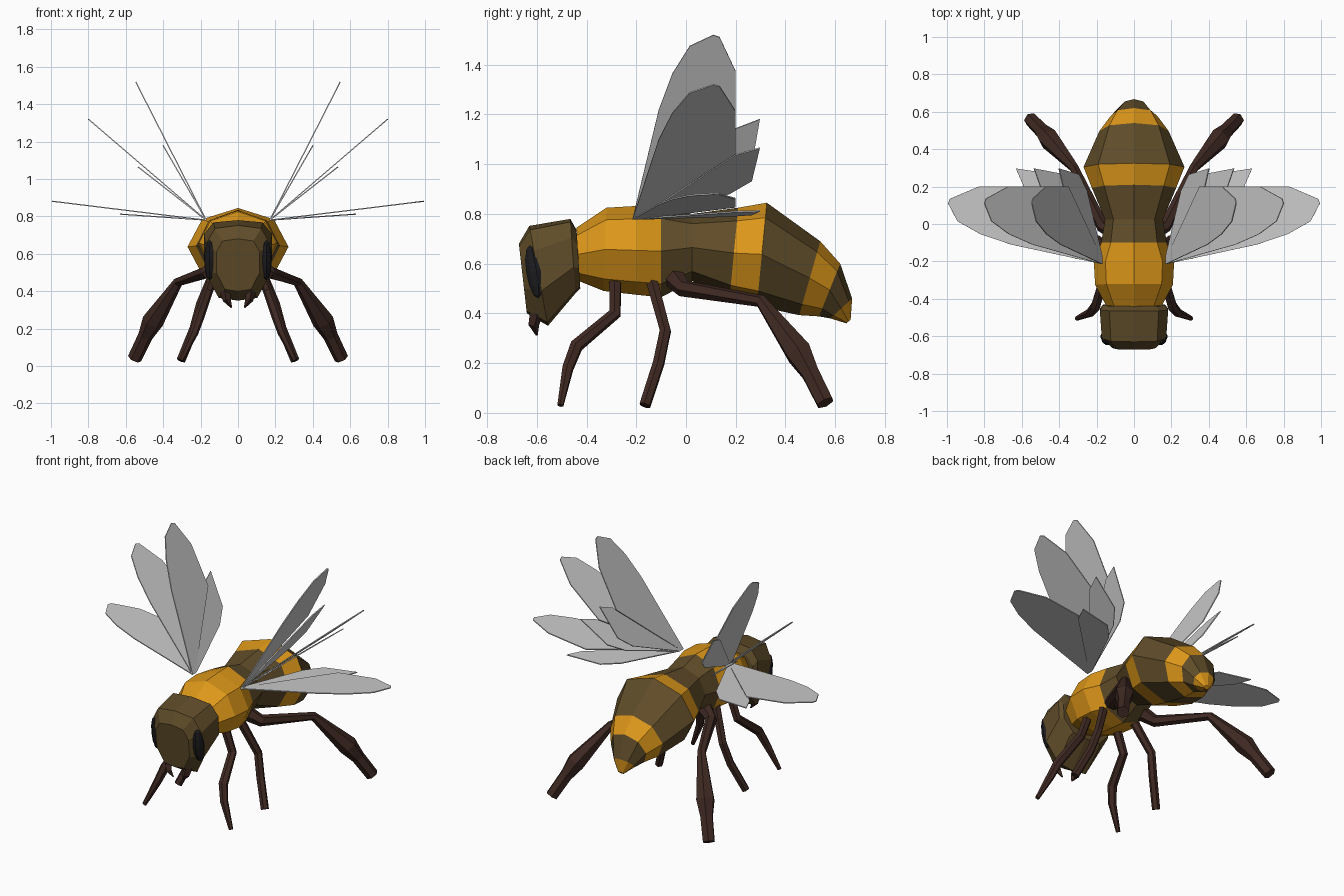
import bpy, bmesh, math
from mathutils import Vector, Matrix

if "Cube" in bpy.data.objects:
    bpy.data.objects.remove(bpy.data.objects["Cube"])


def material(name, rgb):
    m = bpy.data.materials.new(name)
    m.diffuse_color = (*rgb, 1)
    m.use_nodes = True
    m.node_tree.nodes["Principled BSDF"].inputs["Base Color"].default_value = m.diffuse_color
    return m


ORANGE = material("orange", (0.72, 0.31, 0.01))
DARK = material("dark_brown", (0.115, 0.072, 0.022))
LEG = material("leg_brown", (0.05, 0.022, 0.016))
BLACK = material("eye_black", (0.012, 0.012, 0.014))


def finish(name, bm, mats=()):
    bmesh.ops.recalc_face_normals(bm, faces=bm.faces[:])
    me = bpy.data.meshes.new(name)
    bm.to_mesh(me)
    bm.free()
    for m in mats:
        me.materials.append(m)
    ob = bpy.data.objects.new(name, me)
    bpy.context.collection.objects.link(ob)
    return ob


def loft(name, rings, mats, bands=None):
    """Skin equal-sized rings, cap the ends; bands gives a material per strip."""
    bm = bmesh.new()
    vs = [[bm.verts.new(p) for p in r] for r in rings]
    n = len(rings[0])
    for k in range(len(vs) - 1):
        for i in range(n):
            j = (i + 1) % n
            f = bm.faces.new((vs[k][i], vs[k][j], vs[k + 1][j], vs[k + 1][i]))
            f.material_index = bands[k] if bands else 0
    bm.faces.new(vs[0])
    bm.faces.new(vs[-1]).material_index = bands[-1] if bands else 0
    return finish(name, bm, mats)


def body_ring(half, ty, tz, by, bz, w):
    """Symmetric section from its top point, bottom point and half width."""
    full = half + [(-x, z) for x, z in half[-2:0:-1]]
    return [(w * x, (ty + by) / 2 + z * (ty - by) / 2,
             (tz + bz) / 2 + z * (tz - bz) / 2) for x, z in full]


def tube(name, path, radii, sides=6):
    pts = [Vector(p) for p in path]
    rings = []
    for i, p in enumerate(pts):
        a = (p - pts[i - 1]).normalized() if i else Vector()
        b = (pts[i + 1] - p).normalized() if i < len(pts) - 1 else Vector()
        d = (a + b).normalized()
        u = d.cross(Vector((0, 1, 0.3))).normalized()
        v = d.cross(u)
        rings.append([p + radii[i] * (u * math.cos(t) + v * math.sin(t))
                      for t in (2 * math.pi * k / sides for k in range(sides))])
    return loft(name, rings, [LEG])


OCT = [(0, 1), (.71, .71), (1, 0), (.71, -.71), (0, -1)]
BOX = [(0, 1), (.72, .92), (1, .5), (1, -.3), (.6, -.93), (0, -1)]

# Striped body sections
loft("thorax", [body_ring(OCT, *r) for r in [
    (-.44, .745, -.43, .53, .15), (-.32, .825, -.33, .49, .208),
    (-.2, .832, -.2, .475, .215), (-.1, .835, -.1, .465, .175),
    (.025, .80, .025, .53, .155)]], [ORANGE, DARK], [0, 0, 0, 1])
loft("abdomen", [body_ring(OCT, *r) for r in [
    (.025, .80, .025, .53, .155), (.21, .825, .175, .46, .225),
    (.325, .845, .285, .43, .27), (.54, .69, .455, .393, .185),
    (.62, .60, .535, .388, .125), (.668, .46, .58, .38, .07),
    (.662, .375, .645, .36, .02)]], [ORANGE, DARK], [1, 0, 1, 0, 1, 0])

# Head
loft("head", [body_ring(BOX, *r) for r in [
    (-.672, .68, -.64, .40, .115), (-.63, .752, -.555, .35, .172),
    (-.465, .78, -.445, .48, .183), (-.44, .735, -.425, .5, .165)]], [DARK])

# Wing outlines as (distance along wing, y)
FORE = [(0, -.215), (.49, -.11), (.655, -.055), (.78, .015), (.83, .11),
        (.82, .135), (.665, .2), (.4, .2), (0, -.19)]
HIND = [(0, -.2), (.42, .2), (.463, .297), (.25, .265), (.165, .175), (0, -.175)]


def wing(name, outline, angle, s):
    a = math.radians(angle)
    n = Vector((-math.sin(a) * s, 0, math.cos(a))) * .003
    mid = [Vector((s * (.17 + r * math.cos(a)), y, .78 + r * math.sin(a)))
           for r, y in outline]
    loft(name, [[p + n for p in mid], [p - n for p in mid]], [])


for s, side in ((1, "right"), (-1, "left")):
    # Three poses of fore and hind wings
    for k, (fa, ha) in enumerate([(7, 4), (40.6, 38), (63, 60)]):
        wing(f"{side}_fore_wing_{k + 1}", FORE, fa, s)
        wing(f"{side}_hind_wing_{k + 1}", HIND, ha, s)

    # Legs
    legs = {
        "front": ([(.11, -.285, .54), (.16, -.285, .40), (.205, -.44, .27), (.235, -.475, .18),
                   (.305, -.505, .03)], [.027, .026, .028, .024, .013]),
        "middle": ([(.11, -.14, .54), (.2, -.083, .33), (.235, -.11, .2), (.305, -.165, .03)],
                   [.027, .025, .025, .024]),
        "hind": ([(.1, -.045, .54), (.17, -.01, .5), (.32, .30, .45), (.455, .455, .24),
                  (.495, .5, .16), (.553, .56, .04)], [.045, .035, .026, .058, .04, .038]),
    }
    for nm, (path, radii) in legs.items():
        tube(f"{side}_{nm}_leg", [(s * x, y, z) for x, y, z in path], radii)

    # Mandibles
    tube(f"{side}_mandible", [(s * .07, -.6, .4), (s * .06, -.612, .355), (s * .035, -.6, .312)],
         [.028, .022, .004], 4)

    # Eyes
    bm = bmesh.new()
    bmesh.ops.create_uvsphere(bm, u_segments=8, v_segments=6, radius=1)
    bm.transform(Matrix.Translation((s * .152, -.612, .567))
                 @ Matrix.Rotation(math.radians(9), 4, 'X')
                 @ Matrix.Rotation(math.radians(-35 * s), 4, 'Z')
                 @ Matrix.Diagonal((.024, .036, .108, 1)))
    finish(f"{side}_eye", bm, [BLACK])
